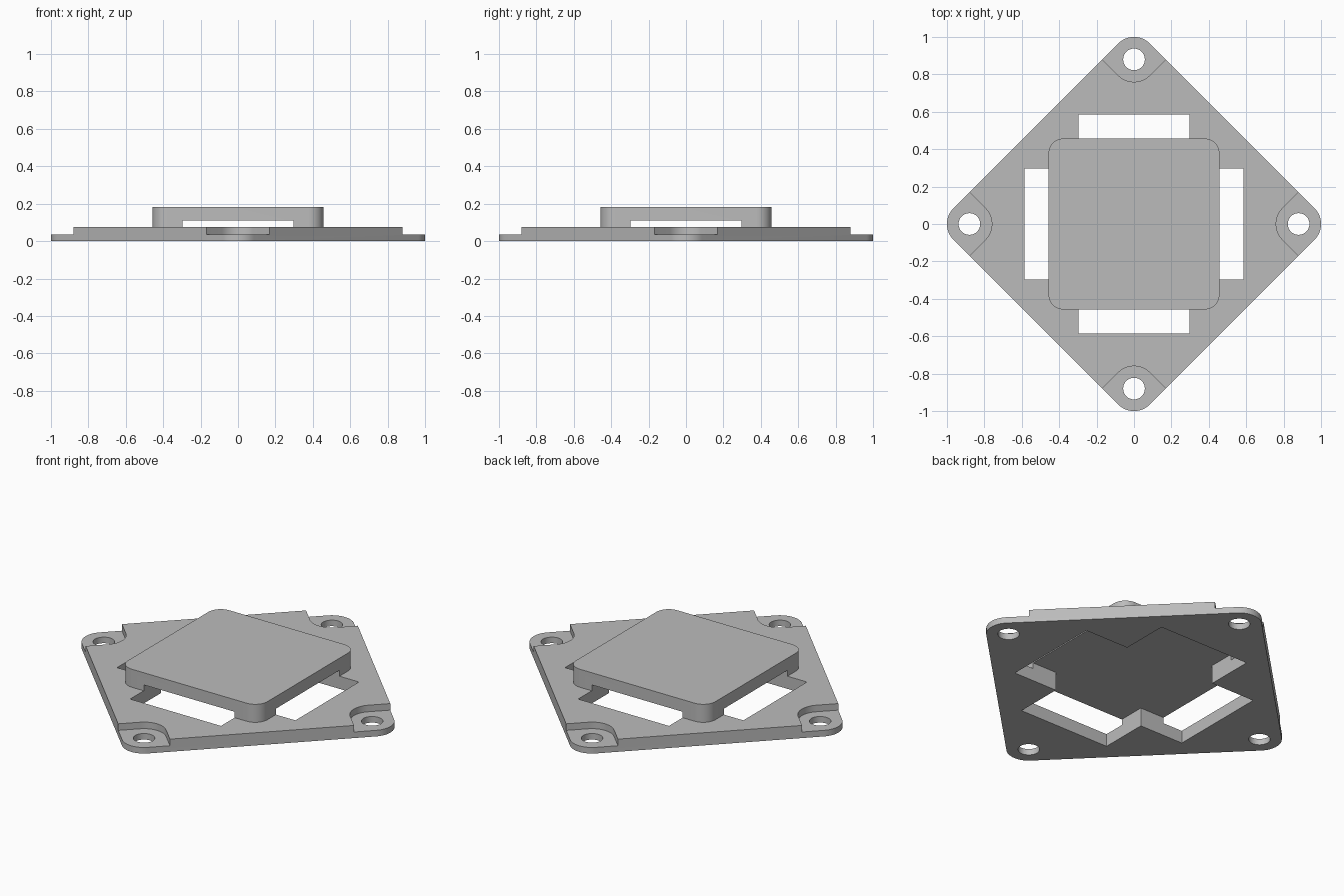
import bpy, bmesh
from math import sin, cos, pi, radians, sqrt

if "Cube" in bpy.data.objects:
    bpy.data.objects.remove(bpy.data.objects["Cube"], do_unlink=True)

PLATE_TOP, PAD_TOP, SLOT_TOP, BLOCK_TOP = 0.075, 0.036, 0.11, 0.182
BOLT, CORNER_R, HOLE_R = 0.88, 0.12, 0.058
BLOCK, BLOCK_R = 0.457, 0.08
SLOT_W, SLOT_L = 0.298, 0.585

grey = bpy.data.materials.new("grey")
grey.use_nodes = True
grey.diffuse_color = (0.5, 0.5, 0.5, 1)
grey.node_tree.nodes["Principled BSDF"].inputs["Base Color"].default_value = (0.5, 0.5, 0.5, 1)


def arc(cx, cy, r, start, end, n):
    return [(cx + r * cos(radians(start + (end - start) * i / n)),
             cy + r * sin(radians(start + (end - start) * i / n))) for i in range(n + 1)]


def turn(points, quarter):
    a = quarter * pi / 2
    return [(x * cos(a) - y * sin(a), x * sin(a) + y * cos(a)) for x, y in points]


def ring(points):
    """Repeat a quarter outline four times around the centre."""
    return [p for q in range(4) for p in turn(points, q)]


def prism(name, outline, z0, z1):
    bm = bmesh.new()
    face = bm.faces.new([bm.verts.new((x, y, z0)) for x, y in outline])
    ext = bmesh.ops.extrude_face_region(bm, geom=[face])
    for v in ext["geom"]:
        if isinstance(v, bmesh.types.BMVert):
            v.co.z = z1
    bmesh.ops.recalc_face_normals(bm, faces=bm.faces)
    mesh = bpy.data.meshes.new(name)
    bm.to_mesh(mesh)
    bm.free()
    mesh.materials.append(grey)
    obj = bpy.data.objects.new(name, mesh)
    bpy.context.collection.objects.link(obj)
    return obj


def combine(target, tool, operation):
    mod = target.modifiers.new(operation, "BOOLEAN")
    mod.operation, mod.solver, mod.object = operation, "EXACT", tool
    bpy.context.view_layer.update()
    graph = bpy.context.evaluated_depsgraph_get()
    mesh = bpy.data.meshes.new_from_object(target.evaluated_get(graph))
    target.modifiers.clear()
    target.data = mesh
    bpy.data.objects.remove(tool, do_unlink=True)


# Diamond base plate with rounded corners
plate = prism("mounting_plate", ring(arc(BOLT, 0, CORNER_R, -45, 45, 16)), 0, PLATE_TOP)

# Raised rounded block in the middle
c = BLOCK - BLOCK_R
block = prism("raised_block", ring(arc(c, c, BLOCK_R, 0, 90, 12)), PAD_TOP, BLOCK_TOP)
combine(plate, block, "UNION")

# Cross-shaped recess, open below and through the block sides
cross = ring([(SLOT_L, -SLOT_W), (SLOT_L, SLOT_W), (SLOT_W, SLOT_W)])
combine(plate, prism("recess_cutter", cross, -0.1, SLOT_TOP), "DIFFERENCE")

# Lowered corner pads and bolt holes
inner = arc(BOLT, 0, CORNER_R, 135, 225, 16)
reach = CORNER_R / sqrt(2) + 0.3
pad = inner + [(BOLT - CORNER_R / sqrt(2) + 0.3, -reach), (BOLT - CORNER_R / sqrt(2) + 0.3, reach)]
hole = arc(BOLT, 0, HOLE_R, 0, 348.75, 31)
for q in range(4):
    combine(plate, prism("pad_cutter", turn(pad, q), PAD_TOP, 0.3), "DIFFERENCE")
    combine(plate, prism("hole_cutter", turn(hole, q), -0.1, 0.3), "DIFFERENCE")

# Smooth rounded walls, sharp edges kept
for o in bpy.context.selected_objects:
    o.select_set(False)
plate.select_set(True)
bpy.context.view_layer.objects.active = plate
bpy.ops.object.shade_smooth_by_angle(angle=radians(30))
